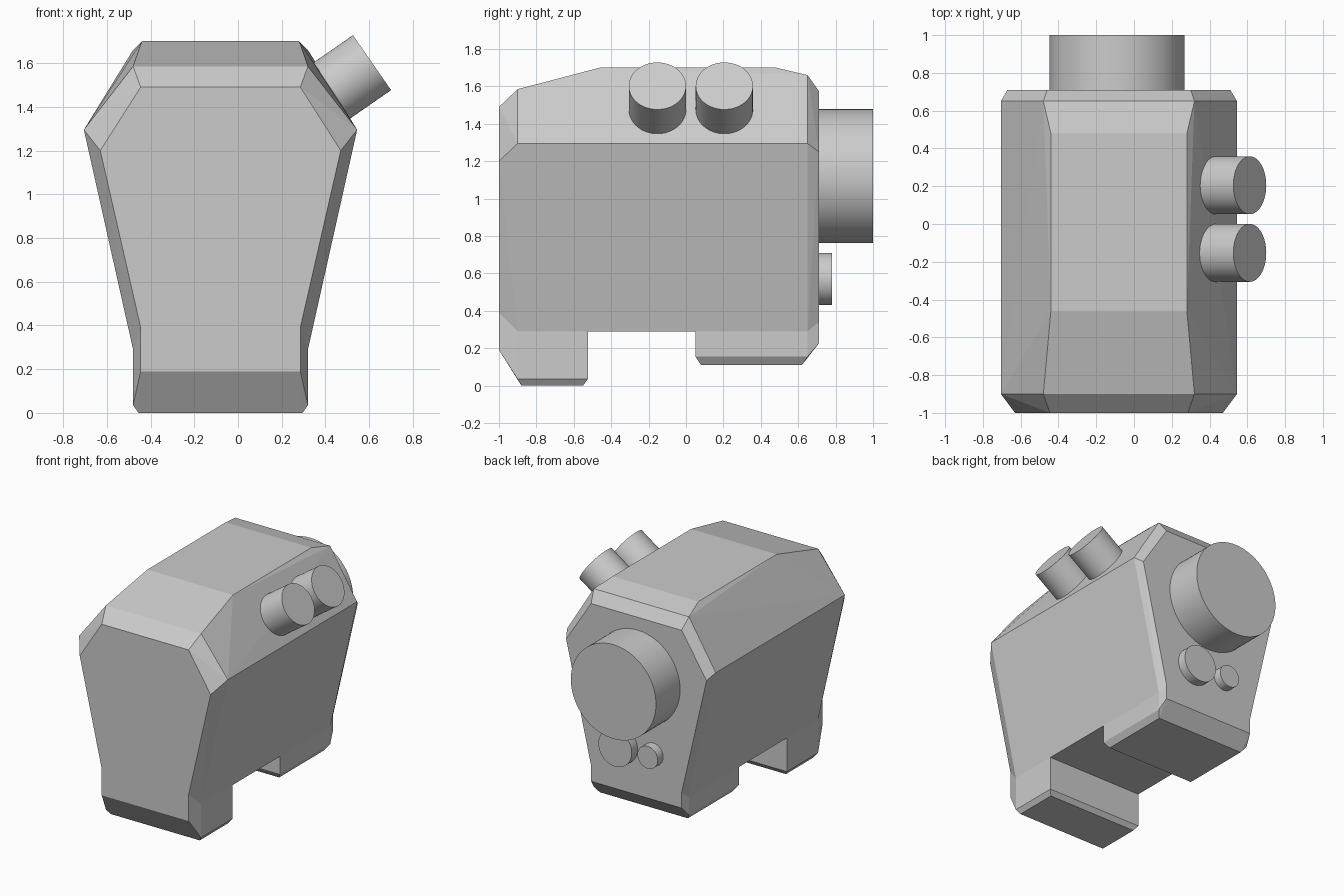
import bpy, bmesh
from mathutils import Vector

cube = bpy.data.objects.get("Cube")
if cube:
    bpy.data.objects.remove(cube)

CX = -0.08  # middle plane of the casing

grey = bpy.data.materials.new("plain_grey")
grey.use_nodes = True
grey.diffuse_color = (0.6, 0.6, 0.6, 1)
grey.node_tree.nodes["Principled BSDF"].inputs["Base Color"].default_value = (0.6, 0.6, 0.6, 1)


def finish(name, bm):
    bmesh.ops.recalc_face_normals(bm, faces=bm.faces)
    mesh = bpy.data.meshes.new(name)
    bm.to_mesh(mesh)
    bm.free()
    mesh.materials.append(grey)
    obj = bpy.data.objects.new(name, mesh)
    bpy.context.collection.objects.link(obj)
    return obj


def block(name, corners):
    """Faceted solid from (half width, y, z) corners mirrored about the middle plane."""
    bm = bmesh.new()
    for w, y, z in corners:
        for side in (-1, 1):
            bm.verts.new((CX + side * w, y, z))
    hull = bmesh.ops.convex_hull(bm, input=bm.verts[:])
    loose = {v for v in hull["geom_interior"] + hull["geom_unused"]
             if isinstance(v, bmesh.types.BMVert)}
    bmesh.ops.delete(bm, geom=list(loose), context="VERTS")
    bmesh.ops.dissolve_limit(bm, angle_limit=0.03, verts=bm.verts[:], edges=bm.edges[:])
    return finish(name, bm)


def cylinder(name, start, end, radius):
    start, end = Vector(start), Vector(end)
    axis = end - start
    bm = bmesh.new()
    bmesh.ops.create_cone(bm, cap_ends=True, segments=64, radius1=radius,
                          radius2=radius, depth=axis.length)
    bm.transform(axis.to_track_quat("Z", "Y").to_matrix().to_4x4())
    bmesh.ops.translate(bm, verts=bm.verts[:], vec=(start + end) / 2)
    obj = finish(name, bm)
    bpy.ops.object.select_all(action="DESELECT")
    obj.select_set(True)
    bpy.context.view_layer.objects.active = obj
    bpy.ops.object.shade_smooth_by_angle(angle=0.6)


# Casing: flared sides, chamfered front and back, sloping roof
block("casing", [
    (0.365, -1, 0.39), (0.55, -1, 1.2), (0.365, -1, 1.49),
    (0.40, -0.9, 0.29), (0.625, -0.9, 1.295), (0.40, -0.9, 1.585),
    (0.36, -0.46, 1.70), (0.36, 0.48, 1.70),
    (0.40, 0.65, 0.29), (0.625, 0.65, 1.295), (0.40, 0.65, 1.66),
    (0.38, 0.71, 0.34), (0.59, 0.71, 1.25), (0.38, 0.71, 1.575)])

# Feet under the casing
block("front_foot", [
    (0.365, -1, 0.39), (0.365, -1, 0.19), (0.40, -0.9, 0.29), (0.40, -0.9, 0.035),
    (0.375, -0.88, 0), (0.375, -0.55, 0), (0.40, -0.525, 0.035), (0.40, -0.525, 0.29)])
block("back_foot", [
    (0.38, 0.71, 0.34), (0.38, 0.71, 0.225), (0.40, 0.65, 0.29), (0.40, 0.65, 0.155),
    (0.37, 0.62, 0.11), (0.37, 0.08, 0.11), (0.40, 0.05, 0.155), (0.40, 0.05, 0.29)])

# Drum and small buttons on the back
cylinder("back_drum", (-0.09, 0.68, 1.12), (-0.09, 1, 1.12), 0.358)
cylinder("large_button", (0.05, 0.68, 0.57), (0.05, 0.78, 0.57), 0.14)
cylinder("small_button", (-0.22, 0.68, 0.57), (-0.22, 0.775, 0.57), 0.085)

# Tilted knobs on the upper side facet
for name, y in (("front_knob", -0.153), ("back_knob", 0.205)):
    cylinder(name, (0.365, y, 1.43), (0.613, y, 1.602), 0.153)
